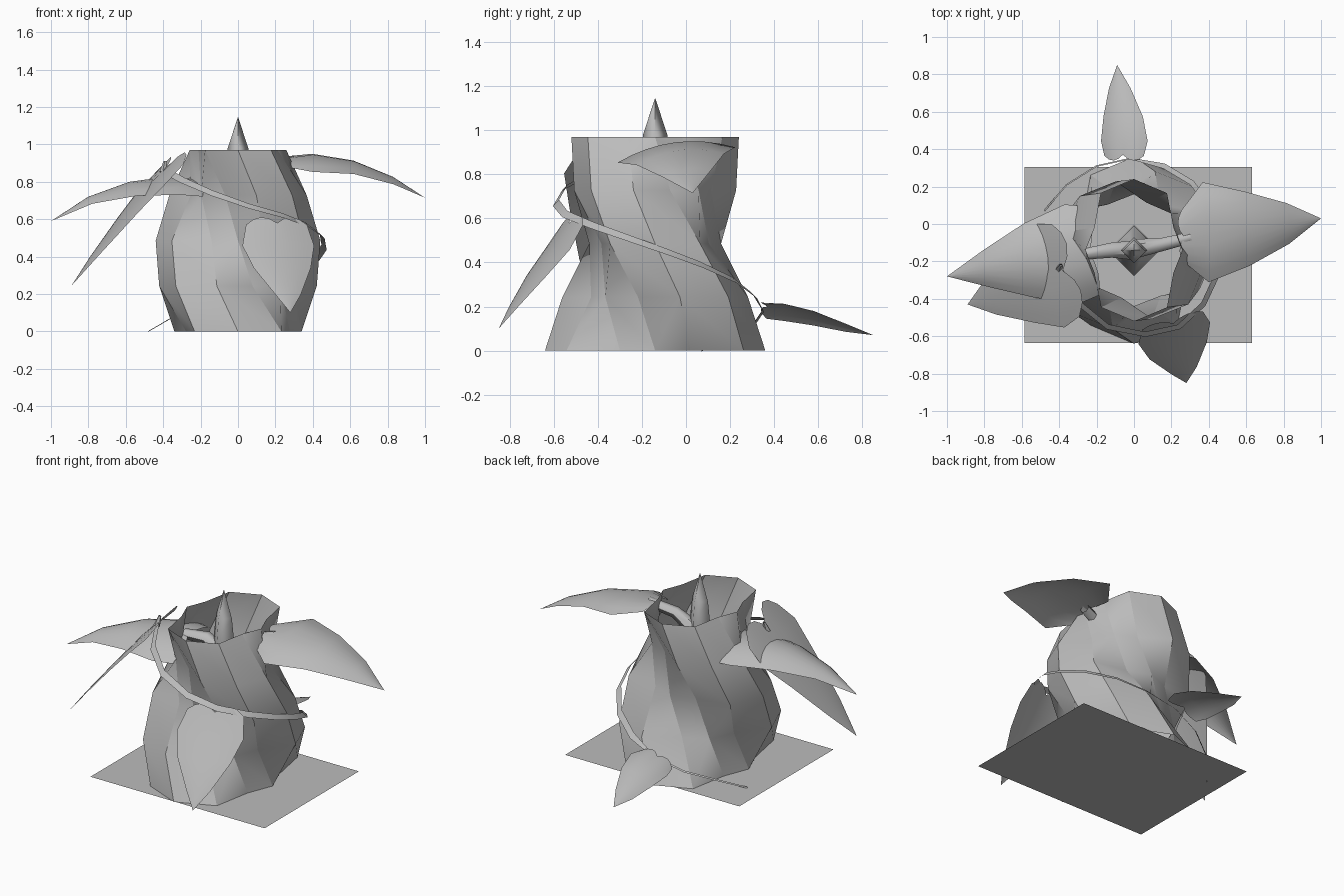
import bpy, math
from mathutils import Vector

cube = bpy.data.objects.get("Cube")
if cube:
    bpy.data.objects.remove(cube, do_unlink=True)

grey = bpy.data.materials.new("plain grey")
grey.use_nodes = True
grey.diffuse_color = (0.5, 0.5, 0.5, 1)
grey.node_tree.nodes["Principled BSDF"].inputs["Base Color"].default_value = (0.5, 0.5, 0.5, 1)

CENTRE = Vector((0, -0.14, 0))
HEIGHT = 0.97


def make(name, verts, faces, angle=None):
    mesh = bpy.data.meshes.new(name)
    mesh.from_pydata([tuple(v) for v in verts], [], faces)
    mesh.materials.append(grey)
    obj = bpy.data.objects.new(name, mesh)
    bpy.context.collection.objects.link(obj)
    if angle:
        bpy.ops.object.select_all(action='DESELECT')
        obj.select_set(True)
        bpy.context.view_layer.objects.active = obj
        bpy.ops.object.shade_smooth_by_angle(angle=math.radians(angle))
    return obj


def loft(name, rows, closed=False, angle=None):
    """Skin equal-length rows of points with quads."""
    n = len(rows[0])
    faces = []
    for r in range(len(rows) - 1):
        for i in range(n if closed else n - 1):
            j = (i + 1) % n
            faces.append((r * n + i, r * n + j, (r + 1) * n + j, (r + 1) * n + i))
    return make(name, [p for row in rows for p in row], faces, angle)


def tube(name, points, radii, sides=6):
    """Round stem along a path."""
    pts = [Vector(p) for p in points]
    rows = []
    for k, p in enumerate(pts):
        d = (pts[min(k + 1, len(pts) - 1)] - pts[max(k - 1, 0)]).normalized()
        a = d.cross(Vector((0, 0, 1))).normalized()
        b = a.cross(d)
        turns = [2 * math.pi * i / sides for i in range(sides)]
        rows.append([p + radii[k] * (a * math.cos(t) + b * math.sin(t)) for t in turns])
    return loft(name, rows, True, 60)


def leaf(name, spine, widths, side, droop, notch=0.0):
    """Blade across a spine; side edges sag by droop, notch makes heart lobes."""
    pts = [Vector(p) for p in spine]
    side = Vector(side).normalized()
    axis = (pts[-1] - pts[0]).normalized()
    up = axis.cross(side).normalized()
    if up.z < 0:
        up = -up
    rows = []
    for k, p in enumerate(pts):
        row = []
        for s in (-1, -0.75, -0.5, -0.25, 0, 0.25, 0.5, 0.75, 1):
            q = p + side * s * widths[k] - up * droop * s * s * (widths[k] / max(widths))
            if k == 0:
                q -= axis * notch * (1 - (2 * abs(s) - 1) ** 2)
            row.append(q)
        rows.append(row)
    return loft(name, rows, angle=50)


# Ground sheet
make("ground_sheet", [(-0.585, -0.635, 0), (0.63, -0.635, 0), (0.63, 0.305, 0), (-0.585, 0.305, 0)],
     [(0, 1, 2, 3)])

# Twisted pot: the pinched section makes half a turn, while its staves lean
# only half a side per ring
section = [0.5, 0.464, 0.32, 0.34, 0.32, 0.464] * 2
points, faces = [], []
for r in range(5):
    t = r / 4
    for i in range(12):
        k = i + r
        radius = section[k % 12] * (1 - 0.24 * t)
        a = math.pi * (0.5 + k / 6 - t)
        points.append(CENTRE + Vector((radius * math.cos(a), radius * math.sin(a), HEIGHT * t)))
        if r < 4:
            low, low2 = r * 12 + i, r * 12 + (i + 1) % 12
            high, high2 = low + 12, low2 + 12
            # Split each stave along its raised diagonal
            if (k + 1) % 6 in (2, 4):
                faces += [(low, low2, high2), (low, high2, high)]
            else:
                faces += [(low, low2, high), (low2, high2, high)]
pot = make("twisted_pot", points, faces, 180)
sharp = pot.data.attributes.get("sharp_edge") or pot.data.attributes.new("sharp_edge", 'BOOLEAN', 'EDGE')
for e in pot.data.edges:
    a, b = e.vertices
    sharp.data[e.index].value = abs(a - b) == 12  # stave seams stay crisp

# Central four-sided spike
profile = [(0.14, 0.0), (0.13, 0.35), (0.06, 0.6), (0.07, 0.85), (0.055, 0.98), (0.001, 1.145)]
loft("centre_spike", [[CENTRE + Vector((r * math.cos(i * math.pi / 2), r * math.sin(i * math.pi / 2), z))
                       for i in range(4)] for r, z in profile], True, 100)

# Stalks of the two large leaves
tube("left_stalk", [(0.02, -0.13, 0.78), (0.15, -0.11, 0.87), (0.31, -0.07, 0.91)], [0.05, 0.035, 0.03])
tube("right_stalk", [(-0.02, -0.14, 0.75), (-0.12, -0.14, 0.81), (-0.26, -0.16, 0.81)], [0.05, 0.04, 0.03])

# Large arched leaves
leaf("left_large_leaf", [(0.27, -0.07, 0.925), (0.4, -0.05, 0.945), (0.62, -0.03, 0.91), (0.83, 0, 0.825),
                         (1, 0.03, 0.715)], [0.14, 0.27, 0.2, 0.11, 0], (-0.06, 1, 0.13), 0.06, 0.03)
leaf("right_large_leaf", [(-0.24, -0.15, 0.81), (-0.36, -0.17, 0.83), (-0.58, -0.2, 0.8), (-0.8, -0.24, 0.72),
                          (-1, -0.28, 0.59)], [0.24, 0.27, 0.2, 0.1, 0], (-0.13, 1, 0.05), 0.09, 0.03)

# Heart leaves along the vine
leaf("front_heart_leaf", [(0.21, -0.53, 0.58), (0.22, -0.6, 0.47), (0.24, -0.69, 0.35), (0.27, -0.79, 0.2),
                          (0.28, -0.85, 0.1)], [0.17, 0.2, 0.16, 0.07, 0], (1, 0.3, 0), 0.02, 0.04)
leaf("right_heart_leaf", [(-0.38, -0.25, 0.88), (-0.47, -0.28, 0.79), (-0.6, -0.33, 0.63), (-0.77, -0.39, 0.41),
                          (-0.89, -0.43, 0.245)], [0.26, 0.29, 0.21, 0.1, 0], (-0.3, 1, -0.1), 0.02, 0.09)
leaf("back_heart_leaf", [(-0.06, 0.37, 0.2), (-0.06, 0.45, 0.2), (-0.065, 0.58, 0.17), (-0.08, 0.73, 0.115),
                         (-0.09, 0.85, 0.07)], [0.11, 0.13, 0.11, 0.06, 0], (1, 0, 0.3), 0.03, 0.03)

# Ribbon vine spiralling down around the pot
path = [(-0.39, -0.25, 0.86), (-0.3, -0.42, 0.81), (-0.14, -0.55, 0.74), (0.06, -0.59, 0.67),
        (0.24, -0.55, 0.62), (0.37, -0.43, 0.57), (0.45, -0.26, 0.51), (0.46, -0.09, 0.45),
        (0.42, 0.07, 0.39), (0.31, 0.22, 0.32), (0.16, 0.31, 0.25), (-0.02, 0.35, 0.18),
        (-0.2, 0.31, 0.12), (-0.36, 0.21, 0.07), (-0.48, 0.07, 0)]
rows = []
for k, p in enumerate(path):
    p = Vector(p)
    out = (p - CENTRE) * Vector((1, 1, 0))
    half = 0.014 if k < 11 else 0.004
    edge = Vector((0, 0, half)) - out.normalized() * half
    rows.append([p - edge, p + edge])
loft("ribbon_vine", rows, angle=40)
tube("right_leaf_stem", [(-0.4, -0.24, 0.85), (-0.39, -0.22, 0.91)], [0.02, 0.008], 5)
